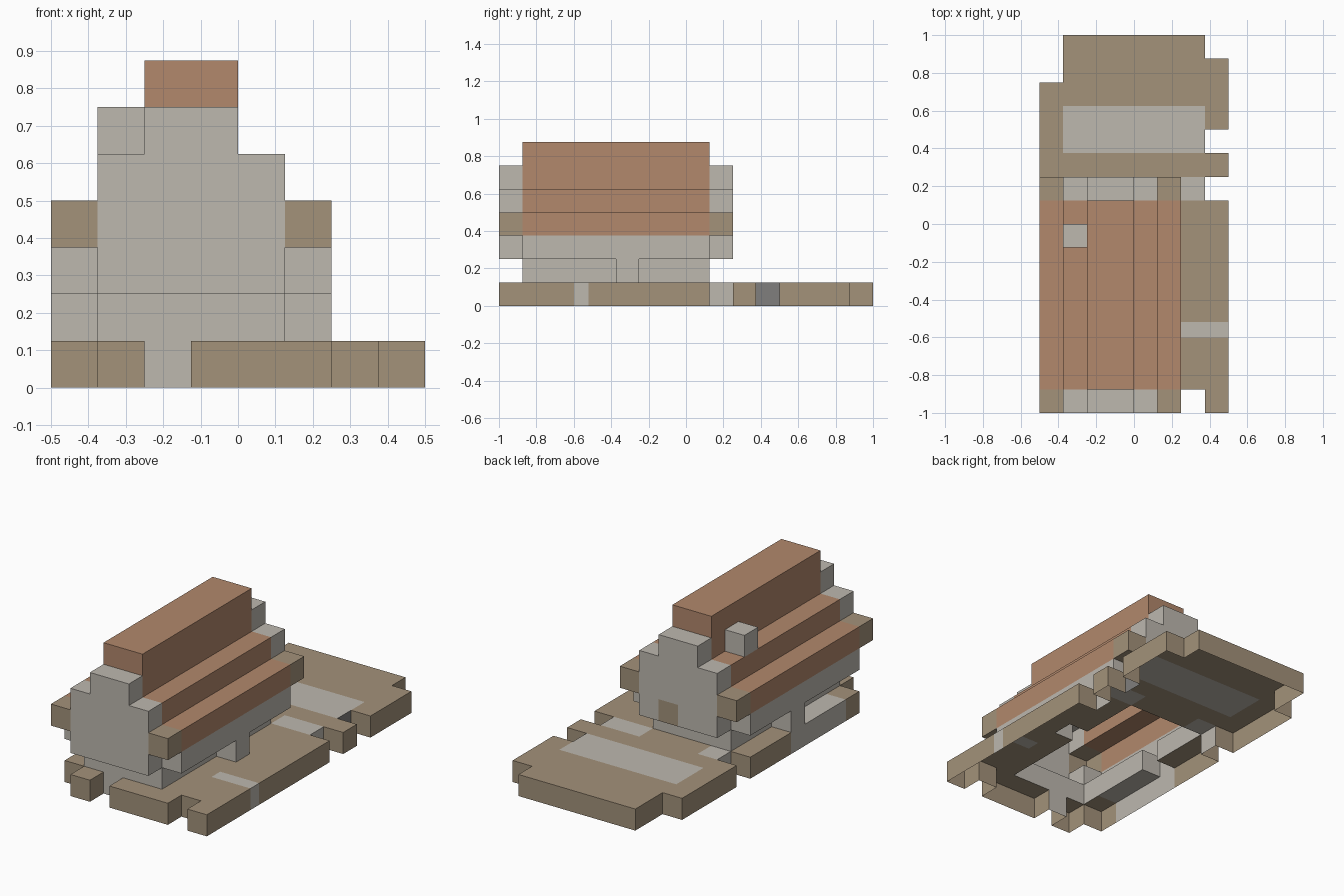
import bpy, bmesh
from mathutils import Vector

if "Cube" in bpy.data.objects:
    bpy.data.objects.remove(bpy.data.objects["Cube"])

U = 0.125  # block size


def material(name, rgb):
    m = bpy.data.materials.new(name)
    lin = [((c / 255 + 0.055) / 1.055) ** 2.4 for c in rgb]
    m.diffuse_color = (*lin, 1)
    m.use_nodes = True
    m.node_tree.nodes["Principled BSDF"].inputs["Base Color"].default_value = m.diffuse_color
    return m


MATS = [material("earth", (163, 146, 122)), material("stone", (189, 184, 175)),
        material("terracotta", (178, 136, 108)), material("dark_stone", (128, 127, 125))]
EARTH, STONE, CLAY, DARK = range(4)


def block(i0, i1, j0, j1, k0, k1):
    """Inclusive range of grid cells."""
    return {(i, j, k) for i in range(i0, i1 + 1)
            for j in range(j0, j1 + 1) for k in range(k0, k1 + 1)}


# Ground slab with a notched outline
ground = block(0, 7, 0, 15, 0, 0)
for i, j in [(0, 0), (2, 0), (6, 0), (0, 9), (7, 9), (7, 11), (7, 15), (0, 14), (0, 15)]:
    ground.discard((i, j, 0))

# Gable ends, stepped up to the ridge
gables = set()
for j in (0, 9):
    gables |= block(1, 4, j, j, 2, 4) | block(2, 3, j, j, 5, 5)

parts = {
    "ground": ground,
    "lower_walls": block(1, 4, 1, 8, 1, 1),
    "upper_walls": block(0, 5, 1, 8, 2, 2),
    "buttresses": block(0, 0, 5, 5, 1, 1) | block(5, 5, 5, 5, 1, 1),
    "gable_ends": gables,
    "roof": block(0, 5, 1, 8, 3, 3) | block(1, 4, 1, 8, 4, 4) | block(2, 3, 1, 8, 5, 6),
    "eave_ends": {(i, j, 3) for i in (0, 5) for j in (0, 9)},
    "chimney": {(1, 7, 5)},
}
filled = set().union(*parts.values())


def ground_colour(c, n):
    """Earth with a paved yard, path crossing and footings."""
    i, j, _ = c
    if (i, j) == (6, 11) and n[0] == 1:
        return DARK
    yard = 1 <= i <= 6 and 11 <= j <= 12
    landing = j == 9 and i in (1, 5, 6)
    footing = i == 0 and 2 <= j <= 5
    doorstep = (i, j) == (2, 1)
    return STONE if yard or landing or footing or doorstep else EARTH


def gable_colour(c, n):
    """Stone with a back door."""
    return EARTH if c == (3, 9, 2) and n[1] == 1 else STONE


colours = {"ground": ground_colour, "gable_ends": gable_colour,
           "roof": lambda c, n: CLAY, "eave_ends": lambda c, n: EARTH}


def build(name, cells, colour):
    """Outer skin of a part, open underneath where it meets the floor."""
    bm = bmesh.new()
    for c in sorted(cells):
        for axis in range(3):
            for s in (-1, 1):
                n = [0, 0, 0]
                n[axis] = s
                near = tuple(a + b for a, b in zip(c, n))
                if near in filled or near[2] < 0:
                    continue
                centre = Vector((c[0] - 3.5, c[1] - 7.5, c[2] + 0.5))
                normal = Vector(n)
                a = Vector([float(x == (axis + 1) % 3) for x in range(3)])
                b = normal.cross(a)
                ring = [centre + 0.5 * (normal + p * a + q * b)
                        for p, q in ((-1, -1), (1, -1), (1, 1), (-1, 1))]
                f = bm.faces.new([bm.verts.new(v * U) for v in ring])
                f.material_index = colour(c, n)
    bmesh.ops.remove_doubles(bm, verts=bm.verts, dist=1e-4)
    if name == "ground":
        # Narrow paved strip crossing the right side
        for y in (-0.60, -0.52):
            bmesh.ops.bisect_plane(bm, geom=bm.verts[:] + bm.edges[:] + bm.faces[:],
                                   plane_co=(0, y, 0), plane_no=(0, 1, 0))
        for f in bm.faces:
            m = f.calc_center_median()
            if m.x > 0.25 and -0.60 < m.y < -0.52:
                f.material_index = STONE
    me = bpy.data.meshes.new(name)
    bm.to_mesh(me)
    bm.free()
    for m in MATS:
        me.materials.append(m)
    bpy.context.collection.objects.link(bpy.data.objects.new(name, me))


for name, cells in parts.items():
    build(name, cells, colours.get(name, lambda c, n: STONE))
